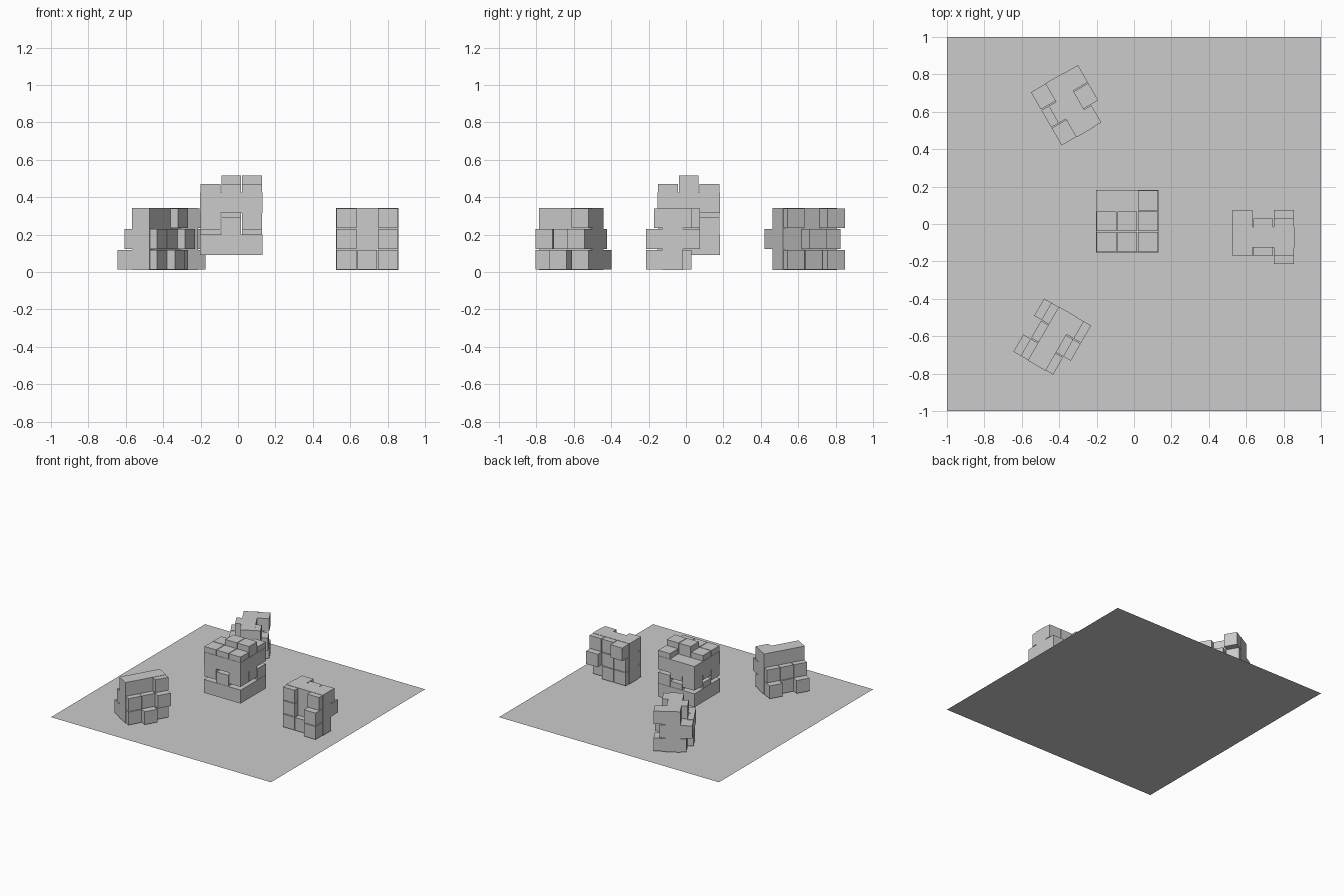
import bpy, bmesh
from math import radians
from mathutils import Matrix, Vector

if "Cube" in bpy.data.objects:
    bpy.data.objects.remove(bpy.data.objects["Cube"])

grey = bpy.data.materials.new("light grey")
grey.use_nodes = True
colour = (0.6, 0.6, 0.6, 1)
grey.diffuse_color = colour
grey.node_tree.nodes["Principled BSDF"].inputs["Base Color"].default_value = colour

CELL = 0.111    # side of one tile cell
STEP = 0.045    # height of one tile level
THICK = 0.11    # thickness of the plate
GAP = 0.0025    # margin around each tile


def add_box(bm, low, high):
    low, high = Vector(low), Vector(high)
    size = Matrix.Diagonal((high - low).to_4d())
    bmesh.ops.create_cube(bm, size=1, matrix=Matrix.Translation((low + high) / 2) @ size)


def finish(bm, name):
    mesh = bpy.data.meshes.new(name)
    bm.to_mesh(mesh)
    bm.free()
    mesh.materials.append(grey)
    obj = bpy.data.objects.new(name, mesh)
    bpy.context.collection.objects.link(obj)
    return obj


def add_tiles(bm, rows, u, plane, base, sign):
    # rows run from the top down, each digit is a tile's level
    for r, row in enumerate(rows.split()):
        for c, digit in enumerate(row):
            level = int(digit)
            if level:
                ends = sorted((plane - sign * STEP / 2, plane + sign * level * STEP))
                x, z = u + c * CELL, base + (2 - r) * CELL
                add_box(bm, (x + GAP, ends[0], z + GAP),
                        (x + CELL - GAP, ends[1], z + CELL - GAP))


def puzzle_piece(name, u, front, base, front_rows, back_rows, turn):
    # plate facing -y with raised tiles on both sides, then turned into place
    bm = bmesh.new()
    add_box(bm, (u, -front, base), (u + 3 * CELL, THICK - front, base + 3 * CELL))
    add_tiles(bm, front_rows, u, -front, base, -1)
    add_tiles(bm, back_rows, u, THICK - front, base, 1)
    bm.transform(turn)
    return finish(bm, name)


# ground sheet
bm = bmesh.new()
bmesh.ops.create_grid(bm, x_segments=1, y_segments=1, size=1)
finish(bm, "ground_sheet")

# three upright pieces spaced around the middle
puzzle_piece("left_piece", 0.525, 0.125, 0.01,
             "101 102 112", "211 112 110", Matrix())
puzzle_piece("back_piece", 0.555, 0.075, 0.01,
             "102 021 112", "010 222 021", Matrix.Rotation(radians(120), 4, "Z"))
puzzle_piece("front_piece", 0.583, 0.127, 0.01,
             "000 111 212", "100 211 121", Matrix.Rotation(radians(240), 4, "Z"))

# two interlocking pieces lying flat in the middle
flat = Matrix.Rotation(radians(-90), 4, "X")
puzzle_piece("middle_upper_piece", -0.203, 0.425, -0.152,
             "001 122 111", "210 112 202", flat)
puzzle_piece("middle_lower_piece", -0.203, 0.2, -0.152,
             "012 110 020", "000 000 000", flat)
